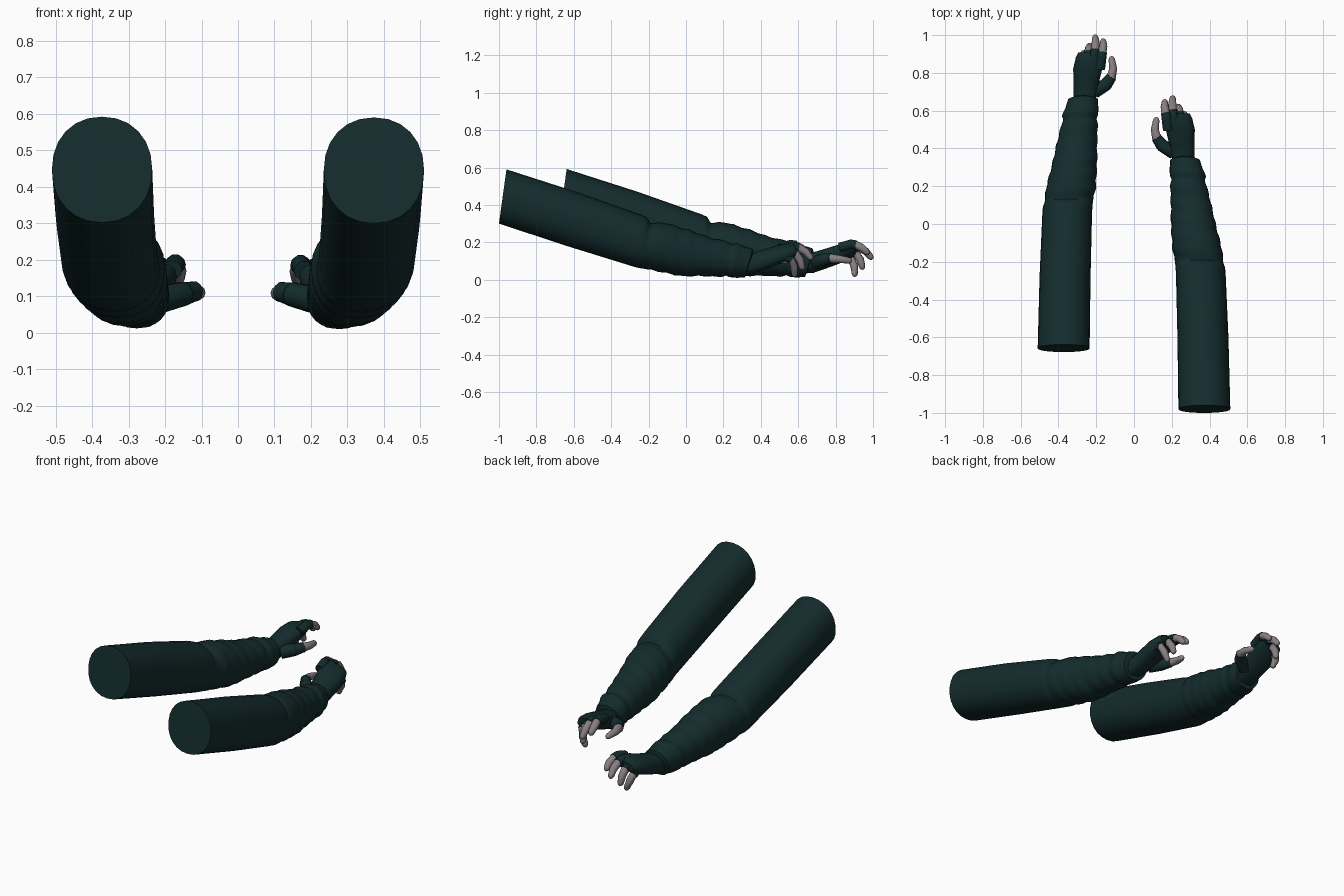
import bpy, bmesh, math
from mathutils import Vector

if "Cube" in bpy.data.objects:
    bpy.data.objects.remove(bpy.data.objects["Cube"])


def material(name, rgb):
    m = bpy.data.materials.new(name)
    m.diffuse_color = (*rgb, 1)
    m.use_nodes = True
    m.node_tree.nodes["Principled BSDF"].inputs["Base Color"].default_value = m.diffuse_color
    return m


CLOTH = material("dark teal cloth", (0.007, 0.025, 0.026))
SKIN = material("pale grey fingers", (0.25, 0.21, 0.22))


def loft(name, rings, mats, skin_from=None, side=1, offset=(0, 0, 0), angle=50):
    """Bridge closed rings, cap both ends, and place on the chosen side."""
    bm = bmesh.new()
    off = Vector(offset)
    loops = [[bm.verts.new(Vector((p[0] * side, p[1], p[2])) + off) for p in r]
             for r in rings]
    for i, (a, b) in enumerate(zip(loops, loops[1:])):
        for j in range(len(a)):
            k = (j + 1) % len(a)
            f = bm.faces.new((a[j], a[k], b[k], b[j]))
            f.material_index = int(skin_from is not None and i >= skin_from)
    bm.faces.new(loops[0])
    bm.faces.new(loops[-1]).material_index = int(skin_from is not None)
    bmesh.ops.recalc_face_normals(bm, faces=bm.faces)
    me = bpy.data.meshes.new(name)
    bm.to_mesh(me)
    bm.free()
    for m in mats:
        me.materials.append(m)
    ob = bpy.data.objects.new(name, me)
    bpy.context.collection.objects.link(ob)
    bpy.ops.object.select_all(action='DESELECT')
    ob.select_set(True)
    bpy.context.view_layer.objects.active = ob
    bpy.ops.object.shade_smooth_by_angle(angle=math.radians(angle))


def oval(y, x0, x1, z0, z1, n=24, tilt=0.02, roll=0.0, power=1.0, ripple=0.0):
    """Oval section across the arm, given by its x and z limits."""
    pts = []
    for i in range(n):
        t = 2 * math.pi * i / n
        c, s = math.cos(t), math.sin(t)
        c = math.copysign(abs(c) ** power, c)
        s = math.copysign(abs(s) ** power, s)
        g = 1 + ripple * math.sin(y * 75 + 2 * math.sin(t + 0.6))
        dx = (x1 - x0) / 2 * c * g
        pts.append(((x0 + x1) / 2 + dx, y + tilt * s,
                    (z0 + z1) / 2 + (z1 - z0) / 2 * s * g - roll * dx))
    return pts


def tube(points, radii, n=10):
    """Round sections following a bent path, with a rounded tip."""
    pts = [Vector(p) for p in points]
    d = (pts[-1] - pts[-2]).normalized()
    r = radii[-1]
    pts += [pts[-1] + d * r * 0.6, pts[-1] + d * r * 0.95]
    radii = list(radii) + [r * 0.75, r * 0.3]
    rings = []
    for i, p in enumerate(pts):
        d = (pts[min(i + 1, len(pts) - 1)] - pts[max(i - 1, 0)]).normalized()
        u = d.cross(Vector((0, 0, 1))).normalized()
        v = u.cross(d)
        rings.append([p + radii[i] * (math.cos(a) * u + math.sin(a) * v)
                      for a in (2 * math.pi * k / n for k in range(n))])
    return rings


# Sleeve limits: y, x inner, x outer, z low, z high
SLEEVE = [
    (-0.98, 0.235, 0.51, 0.30, 0.59),
    (-0.60, 0.23, 0.50, 0.175, 0.468),
    (-0.26, 0.222, 0.485, 0.07, 0.348),
    (-0.23, 0.22, 0.482, 0.062, 0.335),
    (-0.21, 0.218, 0.474, 0.06, 0.302),
    (-0.13, 0.203, 0.465, 0.045, 0.305),
    (0.00, 0.195, 0.432, 0.018, 0.265),
    (0.10, 0.195, 0.41, 0.02, 0.228),
    (0.20, 0.192, 0.385, 0.015, 0.205),
    (0.235, 0.198, 0.375, 0.022, 0.19),
    (0.25, 0.19, 0.38, 0.012, 0.195),
    (0.335, 0.19, 0.35, 0.012, 0.165),
    (0.34, 0.205, 0.33, 0.03, 0.148),
]

# Glove limits in the same order
GLOVE = [
    (0.29, 0.205, 0.33, 0.03, 0.145),
    (0.36, 0.20, 0.32, 0.035, 0.145),
    (0.43, 0.185, 0.32, 0.06, 0.165),
    (0.50, 0.168, 0.322, 0.088, 0.185),
    (0.56, 0.163, 0.308, 0.12, 0.195),
    (0.585, 0.175, 0.295, 0.135, 0.185),
]

# Finger paths: the bare part starts at the third point
FINGERS = {
    "index_finger": [(0.18, 0.50, 0.17), (0.172, 0.56, 0.188), (0.168, 0.585, 0.185),
                     (0.162, 0.62, 0.168), (0.163, 0.645, 0.145)],
    "middle_finger": [(0.215, 0.50, 0.16), (0.208, 0.57, 0.178), (0.205, 0.60, 0.172),
                      (0.203, 0.64, 0.15), (0.205, 0.665, 0.12)],
    "ring_finger": [(0.25, 0.50, 0.14), (0.245, 0.56, 0.152), (0.242, 0.585, 0.14),
                    (0.238, 0.61, 0.105), (0.235, 0.62, 0.068)],
    "little_finger": [(0.285, 0.48, 0.12), (0.282, 0.54, 0.122), (0.278, 0.56, 0.11),
                      (0.265, 0.578, 0.07), (0.248, 0.58, 0.03)],
    "thumb": [(0.21, 0.38, 0.09), (0.15, 0.415, 0.105), (0.12, 0.455, 0.112),
              (0.11, 0.50, 0.108), (0.118, 0.55, 0.10)],
}


def sleeve_rings():
    rings = []
    for a, b in zip(SLEEVE, SLEEVE[1:]):
        steps = max(1, round((b[0] - a[0]) / 0.02)) if a[0] > -0.22 else 2
        for i in range(steps):
            q = [u + (v - u) * i / steps for u, v in zip(a, b)]
            rings.append(oval(*q, power=0.93,
                              ripple=0.025 if -0.2 < q[0] < 0.33 else 0))
    rings.append(oval(*SLEEVE[-1]))
    return rings


# Two arms, mirrored, one reaching further forward
for label, side, off in (("right", 1, (0, 0, 0)), ("left", -1, (0, 0.322, 0.002))):
    loft(label + "_sleeve", sleeve_rings(), [CLOTH], side=side, offset=off)
    loft(label + "_glove", [oval(*g, n=16, tilt=0, power=0.8, roll=0.12 + 0.5 * max(0, g[0] - 0.4))
                            for g in GLOVE], [CLOTH], side=side, offset=off)
    for name, path in FINGERS.items():
        wide = (0.038, 0.034, 0.025) if name == "thumb" else (0.027, 0.026, 0.022)
        loft(f"{label}_{name}", tube(path, wide + (0.021, 0.017)), [CLOTH, SKIN],
             skin_from=2, side=side, offset=off, angle=60)
        # Open glove hem around each finger
        p = [Vector(v) for v in path]
        d = (p[2] - p[1]).normalized() * 0.006
        r = wide[2] + 0.003
        loft(f"{label}_{name}_hem", tube([p[1], p[2] - d, p[2] + d * 0.5], (wide[1], r, r))[:3],
             [CLOTH], side=side, offset=off)
